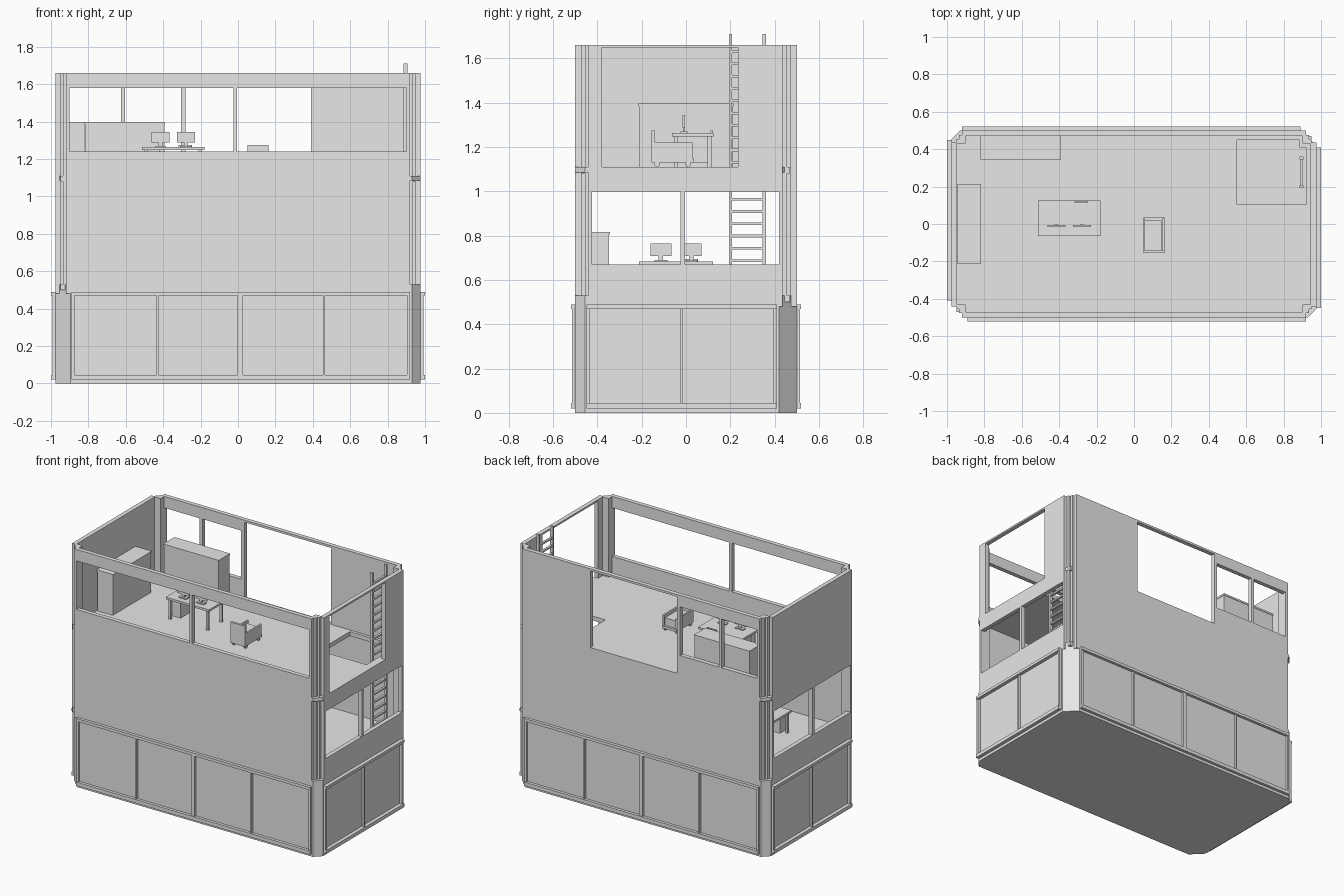
import bpy, bmesh
from math import pi
from mathutils import Matrix, Vector

cube = bpy.data.objects.get("Cube")
if cube:
    bpy.data.objects.remove(cube, do_unlink=True)

grey = bpy.data.materials.new("plain_grey")
grey.use_nodes = True
GREY = (0.8, 0.8, 0.8, 1)
grey.diffuse_color = GREY
grey.node_tree.nodes["Principled BSDF"].inputs["Base Color"].default_value = GREY


def finish(name, bm, matrix=None):
    bmesh.ops.recalc_face_normals(bm, faces=bm.faces)
    mesh = bpy.data.meshes.new(name)
    bm.to_mesh(mesh)
    bm.free()
    mesh.materials.append(grey)
    ob = bpy.data.objects.new(name, mesh)
    bpy.context.collection.objects.link(ob)
    if matrix:
        ob.matrix_world = matrix
    return ob


def boxes(name, spans, matrix=None):
    """One object from boxes given as (x range, y range, z range)."""
    bm = bmesh.new()
    for span in spans:
        size = [b - a for a, b in span]
        mid = Vector([(a + b) / 2 for a, b in span])
        bmesh.ops.create_cube(bm, size=1, matrix=Matrix.Translation(mid) @ Matrix.Diagonal((*size, 1)))
    return finish(name, bm, matrix)


def sheet(name, place, us, vs, thick, holes=()):
    """Flat wall or floor with rectangular openings, extruded by thick."""
    bm = bmesh.new()
    ucuts = sorted(set(us).union(*[h[0] for h in holes]))
    vcuts = sorted(set(vs).union(*[h[1] for h in holes]))
    for u0, u1 in zip(ucuts, ucuts[1:]):
        for v0, v1 in zip(vcuts, vcuts[1:]):
            u, v = (u0 + u1) / 2, (v0 + v1) / 2
            if not any(h[0][0] < u < h[0][1] and h[1][0] < v < h[1][1] for h in holes):
                bm.faces.new([bm.verts.new(place(*p)) for p in ((u0, v0), (u1, v0), (u1, v1), (u0, v1))])
    bmesh.ops.remove_doubles(bm, verts=bm.verts, dist=1e-5)
    out = bmesh.ops.extrude_face_region(bm, geom=bm.faces[:])
    moved = [g for g in out["geom"] if isinstance(g, bmesh.types.BMVert)]
    bmesh.ops.translate(bm, verts=moved, vec=thick)
    return finish(name, bm)


def prism(name, outline, z0, z1):
    bm = bmesh.new()
    face = bm.faces.new([bm.verts.new((x, y, z0)) for x, y in outline])
    out = bmesh.ops.extrude_face_region(bm, geom=[face])
    moved = [g for g in out["geom"] if isinstance(g, bmesh.types.BMVert)]
    bmesh.ops.translate(bm, verts=moved, vec=(0, 0, z1 - z0))
    return finish(name, bm)


X, Y = 0.975, 0.5          # outer wall faces
T = 0.03                   # wall thickness
BASE, FLOOR, TOP = 0.53, 1.11, 1.66
BIG, SMALL = 0.08, 0.045   # corner chamfers

# Plinth with bevelled corners, two large and two small
half = [(-X + BIG, -Y), (X - SMALL, -Y), (X, -Y + SMALL), (X, Y - BIG)]
prism("plinth", half + [(-x, -y) for x, y in half], 0, 0.49)

# Corner blocks, posts and clamp bands
for sx, sy, c in ((-1, -1, BIG), (1, 1, BIG), (1, -1, SMALL), (-1, 1, SMALL)):
    def corner(pts):
        return [(sx * x, sy * y) for x, y in pts]
    cap = corner([(X, Y - c), (X - c, Y), (X - 0.09, Y), (X - 0.09, Y - 0.09), (X, Y - 0.09)])
    prism("corner_block", cap, 0.48, BASE)
    prism("corner_band", cap, 1.085, FLOOR)
    step = corner([(0.95, 0.43), (0.95, 0.455), (0.935, 0.455), (0.935, 0.475),
                   (0.9, 0.475), (0.9, 0.43)])
    prism("corner_post", step, BASE, TOP)

# Framed panels around the plinth, mirrored by a half turn
for turn in (0, pi):
    spin = Matrix.Rotation(turn, 4, "Z")
    bars = [((-0.89, 0.92), (-0.52, -0.49), z) for z in ((0.02, 0.045), (0.47, 0.49))]
    bars += [((x - w, x + w), (-0.515, -0.49), (0.04, 0.48))
             for x, w in ((-0.882, 0.008), (-0.43, 0.005), (0.012, 0.014), (0.46, 0.005), (0.912, 0.008))]
    boxes("long_panel_frame", bars, spin)
    bars = [((0.96, 1.0), (-0.45, 0.41), z) for z in ((0.02, 0.045), (0.47, 0.49))]
    bars += [((0.96, 0.993), (y - w, y + w), (0.04, 0.48))
             for y, w in ((-0.442, 0.008), (-0.02, 0.005), (0.402, 0.008))]
    boxes("short_panel_frame", bars, spin)

# Walls with their openings
WIN = (1.24, 1.58)
sheet("front_wall", lambda u, v: (u, -Y, v), (-0.92, 0.92), (0.48, TOP), (0, T, 0),
      [((-0.9, -0.025), WIN), ((-0.005, 0.9), WIN)])
sheet("back_wall", lambda u, v: (u, Y, v), (-0.92, 0.92), (0.48, TOP), (0, -T, 0),
      [((-0.9, -0.625), WIN), ((-0.605, -0.305), WIN), ((-0.28, 0.39), (FLOOR, 1.645))])
low = [((-0.425, -0.025), (0.67, 1.0)), ((-0.005, 0.42), (0.67, 1.0))]
sheet("left_wall", lambda u, v: (X, u, v), (-0.44, 0.435), (0.48, TOP), (-T, 0, 0),
      low + [((-0.38, 0.235), (FLOOR, 1.648))])
sheet("right_wall", lambda u, v: (-X, u, v), (-0.44, 0.435), (0.48, TOP), (T, 0, 0), low)

# Floors, the upper one with a ladder hatch
sheet("lower_floor", lambda u, v: (u, v, BASE), (-0.95, 0.95), (-0.47, 0.47), (0, 0, -0.03))
sheet("upper_floor", lambda u, v: (u, v, FLOOR), (-0.95, 0.95), (-0.47, 0.47), (0, 0, -0.03),
      [((0.55, 0.92), (0.105, 0.45))])

# Ladder
rails = [((0.885, 0.905), (y, y + 0.014), (BASE, 1.71)) for y in (0.193, 0.346)]
rungs = [((0.887, 0.902), (0.2, 0.35), (z, z + 0.012)) for z in [0.57 + 0.0555 * i for i in range(20)]]
boxes("ladder", rails + rungs)


def cabinet(x, y, z, turn=0):
    place = Matrix.Translation((x, y, z)) @ Matrix.Rotation(turn, 4, "Z")
    boxes("cabinet", [((-0.212, 0.212), (-0.06, 0.06), (0, 0.278)),
                      ((-0.215, 0.215), (-0.063, 0.063), (0.274, 0.287))], place)


cabinet(-0.605, 0.407, FLOOR)
cabinet(-0.88, 0.0, FLOOR, pi / 2)
cabinet(0.22, -0.407, BASE)


def desk(x, y, z, turn=0):
    place = Matrix.Translation((x, y, z)) @ Matrix.Rotation(turn, 4, "Z")
    boxes("desk_top", [((-0.167, 0.167), (-0.094, 0.094), (0.138, 0.153))], place)
    boxes("desk_legs", [((a - 0.008, a + 0.008), (b - 0.008, b + 0.008), (0, 0.14))
                        for a in (-0.145, 0.145) for b in (-0.075, 0.075)], place)
    boxes("desk_drawers", [((-0.14, -0.07), (-0.07, 0.07), (0.02, 0.138))], place)
    boxes("keyboard", [((0.03, 0.1), (0.08, 0.09), (0.153, 0.165))], place)
    for m in (-0.068, 0.068):
        boxes("monitor", [((m - 0.048, m + 0.048), (-0.046, -0.036), (0.178, 0.235)),
                          ((m - 0.01, m + 0.01), (-0.043, -0.035), (0.155, 0.185)),
                          ((m - 0.03, m + 0.03), (-0.055, -0.025), (0.153, 0.16))], place)


desk(-0.347, 0.031, FLOOR)
desk(-0.575, -0.045, BASE, pi / 2)

# Rolling chair
boxes("chair", [((0.06, 0.148), (-0.14, 0.02), (1.145, 1.2)),
                ((0.05, 0.162), (-0.155, 0.035), (1.13, 1.147)),
                ((0.05, 0.162), (-0.155, -0.14), (1.13, 1.275)),
                ((0.05, 0.06), (-0.14, 0.03), (1.14, 1.22)),
                ((0.15, 0.162), (-0.14, 0.03), (1.14, 1.22))])
bm = bmesh.new()
for x in (0.06, 0.15):
    for y in (-0.13, 0.01):
        bmesh.ops.create_cone(bm, cap_ends=True, segments=12, radius1=0.013, radius2=0.013, depth=0.012,
                              matrix=Matrix.Translation((x, y, FLOOR + 0.013)) @ Matrix.Rotation(pi / 2, 4, "Y"))
finish("chair_wheels", bm)
